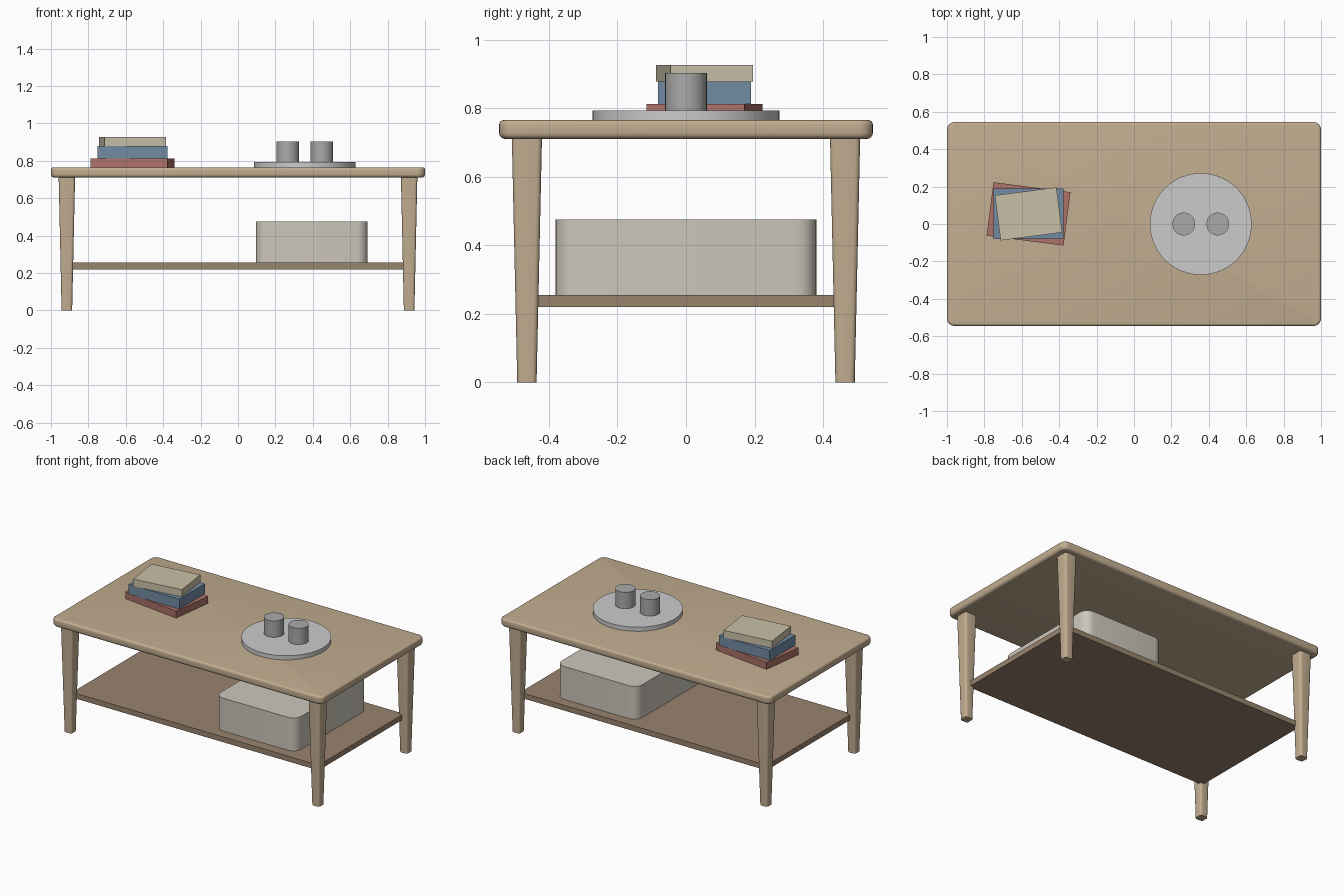
import bpy, bmesh, math

if "Cube" in bpy.data.objects:
    bpy.data.objects.remove(bpy.data.objects["Cube"])


def material(name, rgb):
    m = bpy.data.materials.new(name)
    m.diffuse_color = (*rgb, 1)
    m.use_nodes = True
    m.node_tree.nodes["Principled BSDF"].inputs["Base Color"].default_value = m.diffuse_color
    return m


wood = material("light_wood", (0.54, 0.42, 0.28))
dark_wood = material("shelf_wood", (0.32, 0.23, 0.155))
fabric = material("box_fabric", (0.61, 0.57, 0.50))
tray_grey = material("tray_grey", (0.61, 0.61, 0.61))
cup_grey = material("cup_grey", (0.40, 0.40, 0.40))
red = material("red_cover", (0.42, 0.17, 0.14))
blue = material("blue_cover", (0.17, 0.26, 0.37))
cream = material("cream_cover", (0.58, 0.53, 0.39))


def finish(name, bm, mat, loc, rot=0.0, smooth=True):
    bmesh.ops.recalc_face_normals(bm, faces=bm.faces)
    me = bpy.data.meshes.new(name)
    bm.to_mesh(me)
    bm.free()
    ob = bpy.data.objects.new(name, me)
    bpy.context.collection.objects.link(ob)
    me.materials.append(mat)
    ob.location = loc
    ob.rotation_euler.z = rot
    if smooth:
        bpy.ops.object.select_all(action='DESELECT')
        ob.select_set(True)
        bpy.context.view_layer.objects.active = ob
        bpy.ops.object.shade_smooth_by_angle(angle=math.radians(35))
    return ob


def bevel(bm, edges, width, segments):
    bmesh.ops.bevel(bm, geom=edges, offset=width, segments=segments,
                    profile=0.5, affect='EDGES', clamp_overlap=True)


def box(name, size, loc, mat, corner=0.0, segs=4, rim=(0, 0), foot_scale=1.0, rot=0.0):
    """Block standing on loc; corner rounds the uprights, rim = (bottom, top) rounding."""
    bm = bmesh.new()
    bmesh.ops.create_cube(bm, size=1)
    for v in bm.verts:
        s = foot_scale if v.co.z < 0 else 1.0
        v.co = (v.co.x * size[0] * s, v.co.y * size[1] * s, (v.co.z + 0.5) * size[2])
    if corner:
        uprights = [e for e in bm.edges if abs(e.verts[0].co.z - e.verts[1].co.z) > size[2] / 2]
        bevel(bm, uprights, corner, segs)
    for width, z in zip(rim, (0, size[2])):
        if width:
            loop = [e for e in bm.edges if all(abs(v.co.z - z) < 1e-5 for v in e.verts)]
            bevel(bm, loop, width, 4)
    return finish(name, bm, mat, loc, rot, smooth=corner > 0)


def disc(name, radius, height, loc, mat, sides):
    bm = bmesh.new()
    bmesh.ops.create_cone(bm, cap_ends=True, segments=sides,
                          radius1=radius, radius2=radius, depth=height)
    bmesh.ops.translate(bm, verts=bm.verts, vec=(0, 0, height / 2))
    return finish(name, bm, mat, loc)


TOP = 0.765

# Table top with rounded corners and rim
box("table_top", (2.0, 1.09, 0.055), (0, 0, TOP - 0.055), wood,
    corner=0.04, segs=6, rim=(0.018, 0.013))

# Tapered legs
for side, sx in (("left", -1), ("right", 1)):
    for end, sy in (("front", -1), ("back", 1)):
        box(f"{end}_{side}_leg", (0.088, 0.088, 0.715), (sx * 0.915, sy * 0.464, 0), wood,
            corner=0.014, segs=4, foot_scale=0.64)

# Lower shelf and storage box
box("shelf", (1.82, 0.90, 0.035), (0, 0, 0.22), dark_wood)
box("storage_box", (0.597, 0.762, 0.22), (0.395, 0, 0.255), fabric, corner=0.06, segs=6)

# Round tray with two cups
disc("tray", 0.272, 0.028, (0.357, 0, TOP), tray_grey, 64)
for side, dx in (("left", -0.091), ("right", 0.091)):
    disc(f"{side}_cup", 0.061, 0.109, (0.357 + dx, 0, TOP + 0.028), cup_grey, 32)

# Stack of books, each turned a little
z = TOP
for name, w, d, h, turn, mat in (("bottom_book", 0.415, 0.288, 0.047, -7.4, red),
                                 ("middle_book", 0.374, 0.270, 0.066, 0, blue),
                                 ("top_book", 0.332, 0.243, 0.048, 7.4, cream)):
    box(name, (w, d, h), (-0.564, 0.054, z), mat, rot=math.radians(turn))
    z += h
